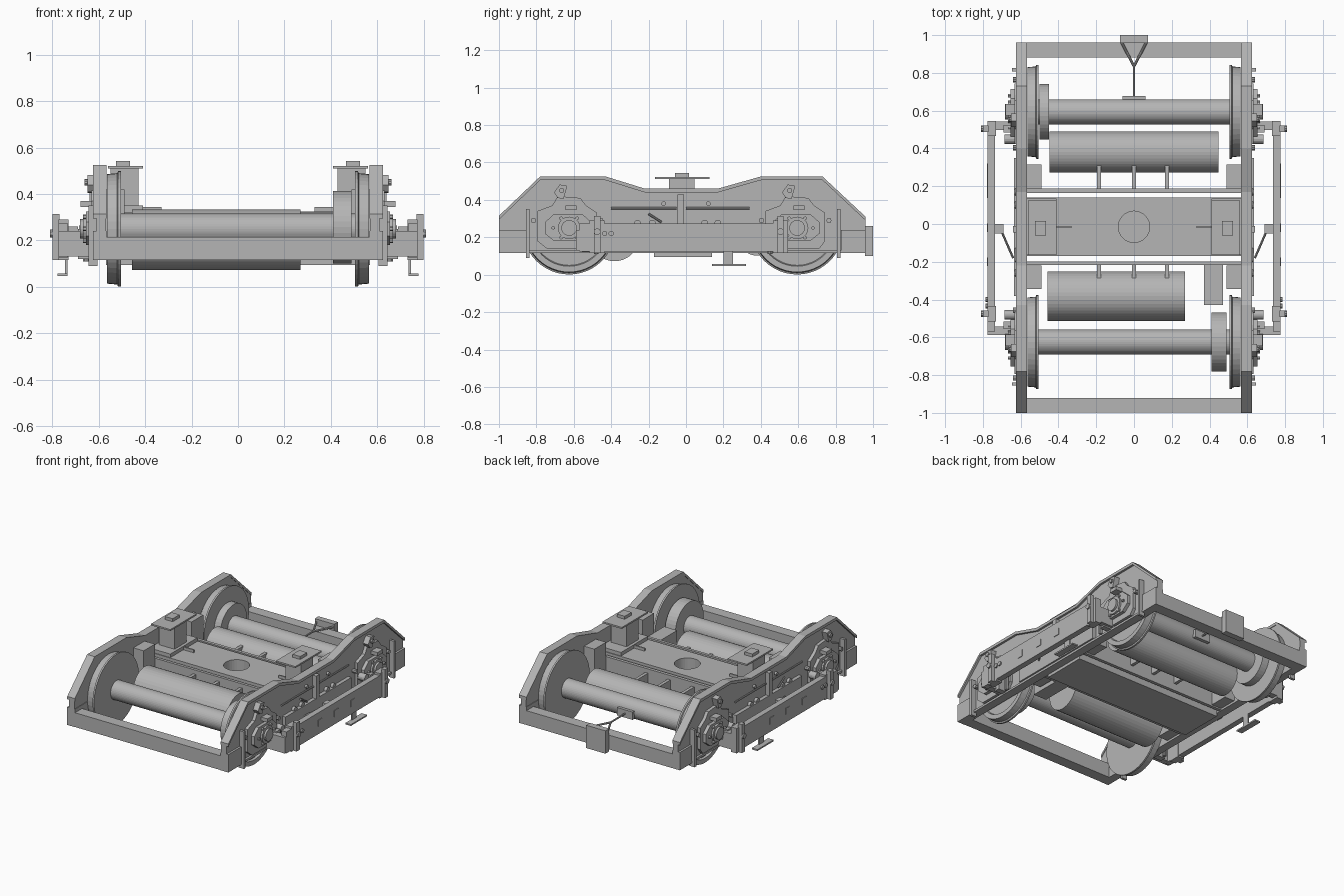
import bpy, bmesh, math
from mathutils import Vector, Matrix

if "Cube" in bpy.data.objects:
    bpy.data.objects.remove(bpy.data.objects["Cube"])

steel = bpy.data.materials.new("grey_steel")
steel.diffuse_color = (0.46, 0.46, 0.46, 1)
steel.use_nodes = True
steel.node_tree.nodes["Principled BSDF"].inputs["Base Color"].default_value = steel.diffuse_color


def finish(name, bm):
    bmesh.ops.recalc_face_normals(bm, faces=bm.faces)
    me = bpy.data.meshes.new(name)
    bm.to_mesh(me)
    bm.free()
    me.materials.append(steel)
    ob = bpy.data.objects.new(name, me)
    bpy.context.collection.objects.link(ob)
    return ob


def box(name, x, y, z):
    bm = bmesh.new()
    bmesh.ops.create_cube(bm, size=1)
    for v in bm.verts:
        v.co = [(r[0] + r[1]) / 2 + c * (r[1] - r[0]) for r, c in zip((x, y, z), v.co)]
    return finish(name, bm)


def side_box(name, s, x, y, z):
    return box(name, sorted((s * x[0], s * x[1])), y, z)


def prism(name, pts, x0, x1):
    """Extrude a (y, z) outline along x."""
    bm = bmesh.new()
    f = bm.faces.new([bm.verts.new((x0, y, z)) for y, z in pts])
    r = bmesh.ops.extrude_face_region(bm, geom=[f])
    for v in r["geom"]:
        if isinstance(v, bmesh.types.BMVert):
            v.co.x = x1
    return finish(name, bm)


def rod(name, a, b, r, n=12):
    a, b = Vector(a), Vector(b)
    bm = bmesh.new()
    m = Matrix.Translation((a + b) / 2) @ (b - a).to_track_quat('Z', 'Y').to_matrix().to_4x4()
    bmesh.ops.create_cone(bm, cap_ends=True, segments=n, radius1=r, radius2=r,
                          depth=(b - a).length, matrix=m)
    return finish(name, bm)


def x_disc(name, x0, x1, y, z, r, n=32):
    return rod(name, (x0, y, z), (x1, y, z), r, n)


def wheel(name, s, yc, zc):
    """Lathe of (x, radius) with inner flange and dished outer face."""
    prof = [(.505, 0), (.505, .249), (.517, .249), (.521, .24), (.565, .236),
            (.565, .205), (.55, .2), (.55, .1), (.565, .09), (.565, 0)]
    bm = bmesh.new()
    vs = [bm.verts.new((s * x, yc, zc + r)) for x, r in prof]
    es = [bm.edges.new(p) for p in zip(vs, vs[1:])]
    bmesh.ops.spin(bm, geom=vs + es, cent=(0, yc, zc), axis=(1, 0, 0),
                   angle=2 * math.pi, steps=48, use_merge=True)
    bmesh.ops.remove_doubles(bm, verts=bm.verts, dist=1e-5)
    return finish(name, bm)


AXLES = (-.625, .594)
top = [(-1, .315), (-.78, .525), (-.43, .525), (-.22, .46), (.17, .46),
       (.40, .525), (.73, .525), (.96, .31)]
low = [(y, z - .02) for y, z in top]

# Side frames, their fittings and outer beams
for s in (-1, 1):
    prism("side_frame_web", low + [(.96, .115), (-1, .115)], s * .57, s * .61)
    prism("side_frame_top_flange", top + low[::-1], s * .566, s * .625)
    side_box("side_frame_bottom_flange", s, (.566, .625), (-1, .96), (.115, .13))
    side_box("frame_end_plate", s, (.566, .625), (-1, -.845), (.115, .24))
    side_box("frame_end_plate", s, (.566, .625), (.83, .96), (.115, .24))
    side_box("lower_side_plate", s, (.605, .636), (-.38, .35), (.13, .27))
    # Rods, bosses and bar on the frame web
    rod("brake_rod", (s * .62, -.40, .355), (s * .62, -.05, .355), .006, 8)
    rod("brake_rod", (s * .62, 0, .355), (s * .62, .34, .355), .006, 8)
    side_box("centre_bar", s, (.605, .64), (-.045, -.01), (.27, .43))
    rod("lever", (s * .625, -.20, .325), (s * .625, -.13, .28), .006, 8)
    for y in (-.12, .12):
        x_disc("web_boss", s * .605, s * .625, y, .38, .012, 12)
    for y in (-.26, -.18, .10, .17):
        x_disc("low_boss", s * .605, s * .63, y, .275, .018, 12)
    # Outer beam with end blocks and brackets
    side_box("outer_beam", s, (.735, .775), (-.57, .52), (.125, .275))
    for y in (-.565, .52):
        side_box("beam_bracket", s, (.62, .775), (y - .022, y + .022), (.13, .24))
    for y in (-.475, .505):
        side_box("beam_end_block", s, (.77, .80), (y - .017, y + .017), (.115, .315))
        x_disc("end_block_bolt", s * .795, s * .81, y, .23, .018, 10)
        side_box("beam_end_post", s, (.73, .775), (y - .04, y + .04), (.115, .29))
    for y in (-.4, -.435):
        x_disc("beam_bolt", s * .77, s * .785, y, .22, .014, 10)
    for y in (-.2, -.02, .16):
        side_box("beam_window_plate", s, (.774, .779), (y - .022, y + .022), (.18, .225))
    # Hanging step
    side_box("step_post", s, (.735, .745), (.20, .25), (.05, .13))
    side_box("step_tread", s, (.735, .778), (.14, .32), (.047, .057))
    # Diagonal stay
    rod("diagonal_stay", (s * .64, -.18, .2), (s * .705, -.03, .24), .006, 8)
    side_box("stay_block", s, (.69, .735), (-.05, 0), (.21, .26))
    # Inner boxes next to the bolster
    side_box("inner_box", s, (.49, .57), (.185, .315), (.13, .42))
    side_box("inner_box", s, (.49, .57), (-.345, -.22), (.13, .42))
    # Support pads on the bolster
    side_box("pad_base", s, (.41, .57), (-.165, .135), (.30, .35))
    side_box("pad_pillar", s, (.43, .55), (-.09, .045), (.34, .512))
    side_box("pad_plate", s, (.41, .56), (-.165, .125), (.511, .522))
    side_box("pad_block", s, (.465, .525), (-.06, .015), (.52, .543))
    side_box("bolster_gusset", s, (.33, .41), (-.02, -.01), (.32, .345))

    # Wheels and axle boxes
    for yc in AXLES:
        k = -1 if yc < 0 else 1
        wheel("wheel", s, yc, .25)
        octo = [(-.12, .14), (.12, .14), (.15, .18), (.15, .33), (.09, .37),
                (.06, .41), (-.06, .42), (-.09, .37), (-.17, .34), (-.17, .18)]
        prism("axle_box_plate", [(yc + y, z) for y, z in octo], s * .605, s * .632)
        octo = [(-.13, .22), (-.08, .18), (.07, .18), (.12, .22), (.12, .28),
                (.07, .325), (-.08, .325), (-.13, .28)]
        prism("axle_box_cover", [(yc + y, z) for y, z in octo], s * .63, s * .655)
        x_disc("bearing_ring", s * .65, s * .668, yc, .25, .06, 24)
        x_disc("bearing_cap", s * .66, s * .682, yc, .25, .042, 24)
        for i in range(6):
            a = i * math.pi / 3
            x_disc("bearing_bolt", s * .65, s * .668, yc + .085 * math.cos(a),
                   .25 + .06 * math.sin(a), .01, 6)
        # Slanted damper lug above the box
        prism("damper_lug", [(yc - .06, .41), (yc - .03, .405), (yc - .01, .475),
                             (yc - .05, .482), (yc - .08, .44)], s * .605, s * .65)
        x_disc("damper_lug_bolt", s * .64, s * .662, yc - .04, .45, .014, 10)
        # Raised link beside the lug
        side_box("upper_link", s, (.605, .68), (yc - .02, yc + .04), (.345, .37))
        for dy in (-.19, .17):
            x_disc("frame_bolt", s * .605, s * .64, yc + dy, .29, .014, 8)
        # Outer guard bar and inner guide
        ye = yc + k * .222
        side_box("guard_bar", s, (.605, .645), (ye - .009, ye + .009), (.09, .35))
        yi = yc - k * .09
        side_box("inner_guide", s, (.63, .69), (yi - .02, yi + .02), (.12, .25))
        yb = yc - k * .145
        x_disc("link_joint", s * .63, s * .685, yb, .24, .025, 16)
        rod("link_rod", (s * .655, yb, .11), (s * .655, yb, .24), .013, 10)

# Axles and gear discs
for yc in AXLES:
    x_disc("axle", -.53, .53, yc, .25, .066, 40)
x_disc("front_gear_case", .41, .49, AXLES[0], .257, .157, 40)
x_disc("rear_gear_case", -.50, -.45, AXLES[1], .25, .147, 40)
box("gear_case_arm", (.37, .47), (-.43, -.21), (.12, .30))

# Motors with support ribs
x_disc("front_motor", -.457, .27, -.382, .203, .131, 40)
x_disc("rear_motor", -.447, .447, .381, .21, .108, 40)
for x in (-.185, 0, .175):
    box("rear_rib", (x - .011, x + .011), (.18, .31), (.17, .29))
    box("front_rib", (x - .011, x + .011), (-.29, -.215), (.17, .29))

# Bolster with round centre socket, and rails beside it
bolster = box("bolster", (-.57, .57), (-.17, .14), (.095, .325))
cutter = rod("socket_cutter", (0, -.015, .24), (0, -.015, .4), .083, 32)
cutter.hide_render = True
cutter.hide_viewport = True
cutter.display_type = 'WIRE'
mod = bolster.modifiers.new("socket", 'BOOLEAN')
mod.operation = 'DIFFERENCE'
mod.solver = 'EXACT'
mod.object = cutter
box("rear_rail", (-.57, .57), (.165, .187), (.12, .32))
box("front_rail", (-.57, .57), (-.218, -.198), (.12, .32))

# End beams
box("front_beam", (-.57, .57), (-.998, -.92), (.115, .215))
box("rear_beam", (-.57, .57), (.882, .96), (.115, .215))

# Rear drawbox with V arms and rod
box("draw_box", (-.075, .075), (.958, 1.0), (.10, .26))
for s in (-1, 1):
    rod("v_arm", (s * .065, .96, .237), (0, .835, .237), .007, 8)
rod("draw_rod", (0, .84, .237), (0, .67, .237), .006, 8)
box("draw_bracket", (-.06, .06), (.655, .678), (.21, .265))
